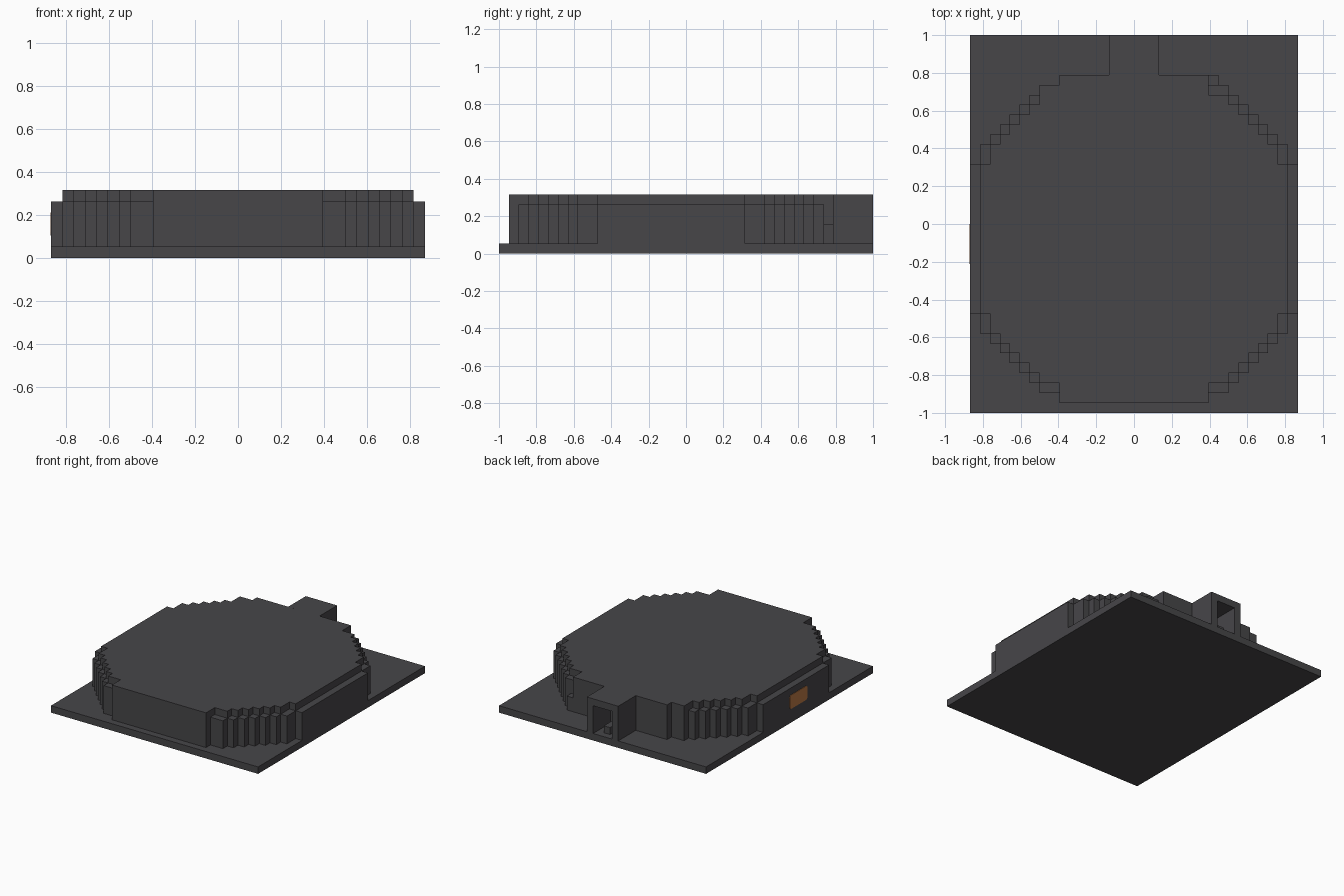
import bpy
import bmesh
from mathutils import Vector

U = 2 / 38  # grid unit
old = bpy.data.objects.get("Cube")
if old:
    bpy.data.objects.remove(old, do_unlink=True)


def material(name, rgb):
    m = bpy.data.materials.new(name)
    m.use_nodes = True
    m.diffuse_color = (*rgb, 1)
    m.node_tree.nodes["Principled BSDF"].inputs["Base Color"].default_value = (*rgb, 1)
    return m


charcoal = material("charcoal", (0.063, 0.061, 0.066))
copper = material("copper", (0.5, 0.19, 0.06))


def finish(name, bm, mat):
    bmesh.ops.recalc_face_normals(bm, faces=bm.faces)
    bmesh.ops.scale(bm, vec=(U, U, U), verts=bm.verts)
    mesh = bpy.data.meshes.new(name)
    bm.to_mesh(mesh)
    bm.free()
    mesh.materials.append(mat)
    obj = bpy.data.objects.new(name, mesh)
    bpy.context.collection.objects.link(obj)
    return obj


def add_box(bm, lo, hi):
    lo, hi = Vector(lo), Vector(hi)
    verts = bmesh.ops.create_cube(bm, size=1)["verts"]
    bmesh.ops.scale(bm, vec=hi - lo, verts=verts)
    bmesh.ops.translate(bm, vec=(lo + hi) / 2, verts=verts)


def boxes(name, spans, mat=charcoal):
    bm = bmesh.new()
    for lo, hi in spans:
        add_box(bm, lo, hi)
    return finish(name, bm, mat)


# Base plate
boxes("base_plate", [((-16.5, -19, 0), (16.5, 19, 1))])

# Stepped body: one corner profile mirrored about x = 0 and y = -1.5
corner = [(7.5, -18), (7.5, -16)]
for i in range(5):
    corner += [(9.5 + i, -16 + i), (9.5 + i, -15 + i)]
corner += [(14.5, -11), (14.5, -9), (15.5, -9)]
right = corner + [(x, -3 - y) for x, y in reversed(corner)]
outline = right + [(-x, y) for x, y in reversed(right)]
bm = bmesh.new()
bottom = bm.faces.new([bm.verts.new((x, y, 1)) for x, y in outline])
top = bmesh.ops.extrude_face_region(bm, geom=[bottom])["geom"]
bmesh.ops.translate(bm, vec=(0, 0, 5),
                    verts=[g for g in top if isinstance(g, bmesh.types.BMVert)])
if not any(f.normal.z < 0 and abs(f.calc_center_median().z - 1) < 0.01 for f in bm.faces):
    bm.faces.ensure_lookup_table()
finish("stepped_body", bm, charcoal)

# Lower rim steps around the four corners, and the long side walls
cells = [(7.5, -17, 9.5, -16), (14.5, -11, 15.5, -9)]
cells += [(9.5 + i, -16 + i, 10.5 + i, -15 + i) for i in range(5)]
rim = []
for x0, y0, x1, y1 in cells:
    for back in (False, True):
        a, b = (-3 - y1, -3 - y0) if back else (y0, y1)
        rim.append(((x0, a, 1), (x1, b, 5)))
        full = back and x0 == 7.5  # one rear step reaches the roof
        rim.append(((-x1, a, 1), (-x0, b, 6 if full else 5)))
boxes("rim_steps", rim)
boxes("side_walls", [((15.5, -9, 1), (16.5, 6, 5)), ((-16.5, -9, 1), (-15.5, 6, 5))])
boxes("rear_step", [((7.5, 14, 1), (8.5, 15, 3))])

# Hollow socket at the back with a small pin
boxes("socket_housing", [
    ((-2.5, 15, 1), (-1.5, 19, 6)),
    ((1.5, 15, 1), (2.5, 19, 6)),
    ((-1.5, 15, 5), (1.5, 19, 6)),
])
boxes("socket_pin", [((-0.5, 16, 1), (0.5, 18, 2))])

# Copper plate on the side wall, with clipped corners
plate = boxes("side_plate", [((-16.56, -4, 2), (-16.5, 0, 4))], copper)
bm = bmesh.new()
bm.from_mesh(plate.data)
edges = [e for e in bm.edges if abs(e.verts[0].co.x - e.verts[1].co.x) > 0.001]
bmesh.ops.bevel(bm, geom=edges, offset=0.3 * U, segments=2, profile=0.5, affect='EDGES')
bm.to_mesh(plate.data)
bm.free()
